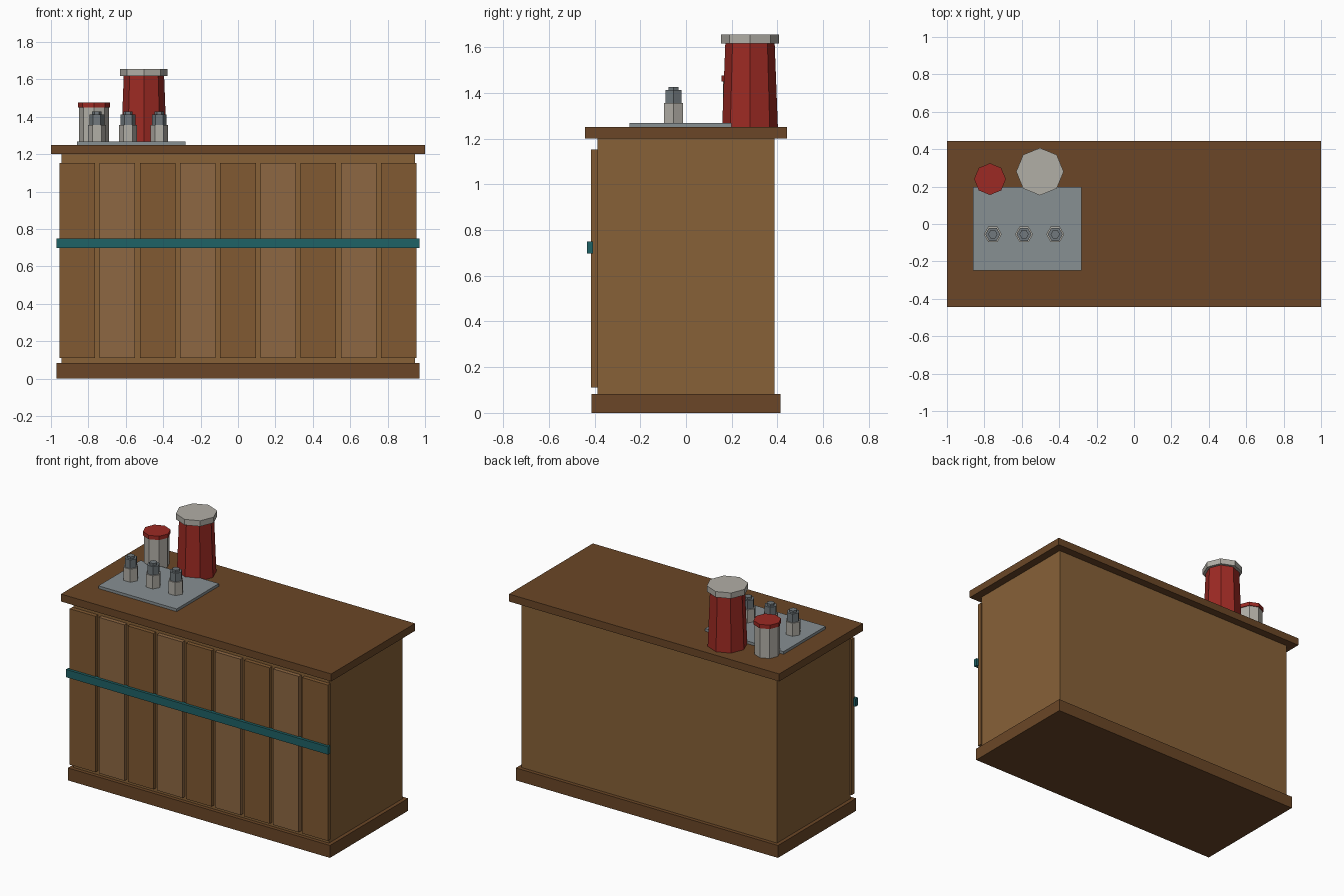
import bpy, math

if "Cube" in bpy.data.objects:
    bpy.data.objects.remove(bpy.data.objects["Cube"])


def material(name, rgb):
    m = bpy.data.materials.new(name)
    m.diffuse_color = tuple((c / 255) ** 2.2 for c in rgb) + (1,)
    m.use_nodes = True
    m.node_tree.nodes["Principled BSDF"].inputs["Base Color"].default_value = m.diffuse_color
    return m


DARK = material("dark_wood", (106, 72, 43))
WOOD = material("wood", (134, 97, 58))
PLANK_A = material("plank_brown", (128, 90, 53))
PLANK_B = material("plank_light", (140, 103, 68))
TEAL = material("teal", (36, 98, 102))
METAL = material("metal", (134, 142, 145))
STEEL = material("dark_steel", (112, 120, 124))
CREAM = material("off_white", (176, 173, 165))
RED = material("red", (155, 46, 40))


def box(name, x, y, z, mat):
    """Box from (min, max) ranges."""
    bpy.ops.mesh.primitive_cube_add(size=1, location=[sum(r) / 2 for r in (x, y, z)])
    o = bpy.context.object
    o.name = name
    o.scale = [r[1] - r[0] for r in (x, y, z)]
    bpy.ops.object.transform_apply(location=False, rotation=False, scale=True)
    o.data.materials.append(mat)
    return o


def prism(name, sides, x, y, z, r_low, r_high, mat):
    """Tapered prism with one corner pointing along +x."""
    bpy.ops.mesh.primitive_cone_add(vertices=sides, radius1=r_low, radius2=r_high,
                                    depth=z[1] - z[0], location=(x, y, sum(z) / 2),
                                    rotation=(0, 0, math.pi / 2))
    o = bpy.context.object
    o.name = name
    o.data.materials.append(mat)
    return o


# Counter carcass
box("plinth", (-0.97, 0.97), (-0.413, 0.413), (0, 0.083), DARK)
box("counter_body", (-0.945, 0.945), (-0.388, 0.388), (0.083, 1.2), WOOD)
box("counter_top", (-1, 1), (-0.443, 0.443), (1.2, 1.25), DARK)

# Front planks in alternating tones, with a rail across
for i in range(9):
    cx = (i - 4) * 0.215
    box(f"front_plank_{i + 1}", (cx - 0.095, cx + 0.095), (-0.415, -0.385),
        (0.11, 1.153), PLANK_B if i % 2 else PLANK_A)
box("front_rail", (-0.97, 0.97), (-0.433, -0.408), (0.698, 0.75), TEAL)

# Metal tray with three small stepped hexagonal bottles
box("tray", (-0.86, -0.28), (-0.248, 0.198), (1.25, 1.268), METAL)
for i in range(3):
    bx, by = -0.755 + i * 0.167, -0.055
    prism(f"bottle_base_{i + 1}", 6, bx, by, (1.268, 1.355), 0.048, 0.048, CREAM)
    prism(f"bottle_neck_{i + 1}", 6, bx, by, (1.355, 1.413), 0.04, 0.04, STEEL)
    prism(f"bottle_cap_{i + 1}", 6, bx, by, (1.413, 1.427), 0.025, 0.025, STEEL)

# Tall red canister with a pale lid
prism("canister", 8, -0.503, 0.28, (1.25, 1.617), 0.122, 0.108, RED)
prism("canister_lid", 8, -0.503, 0.28, (1.617, 1.655), 0.127, 0.127, CREAM)

# Short pale jar with a red lid
prism("jar", 8, -0.77, 0.24, (1.25, 1.45), 0.079, 0.079, CREAM)
prism("jar_lid", 8, -0.77, 0.24, (1.45, 1.476), 0.085, 0.085, RED)
